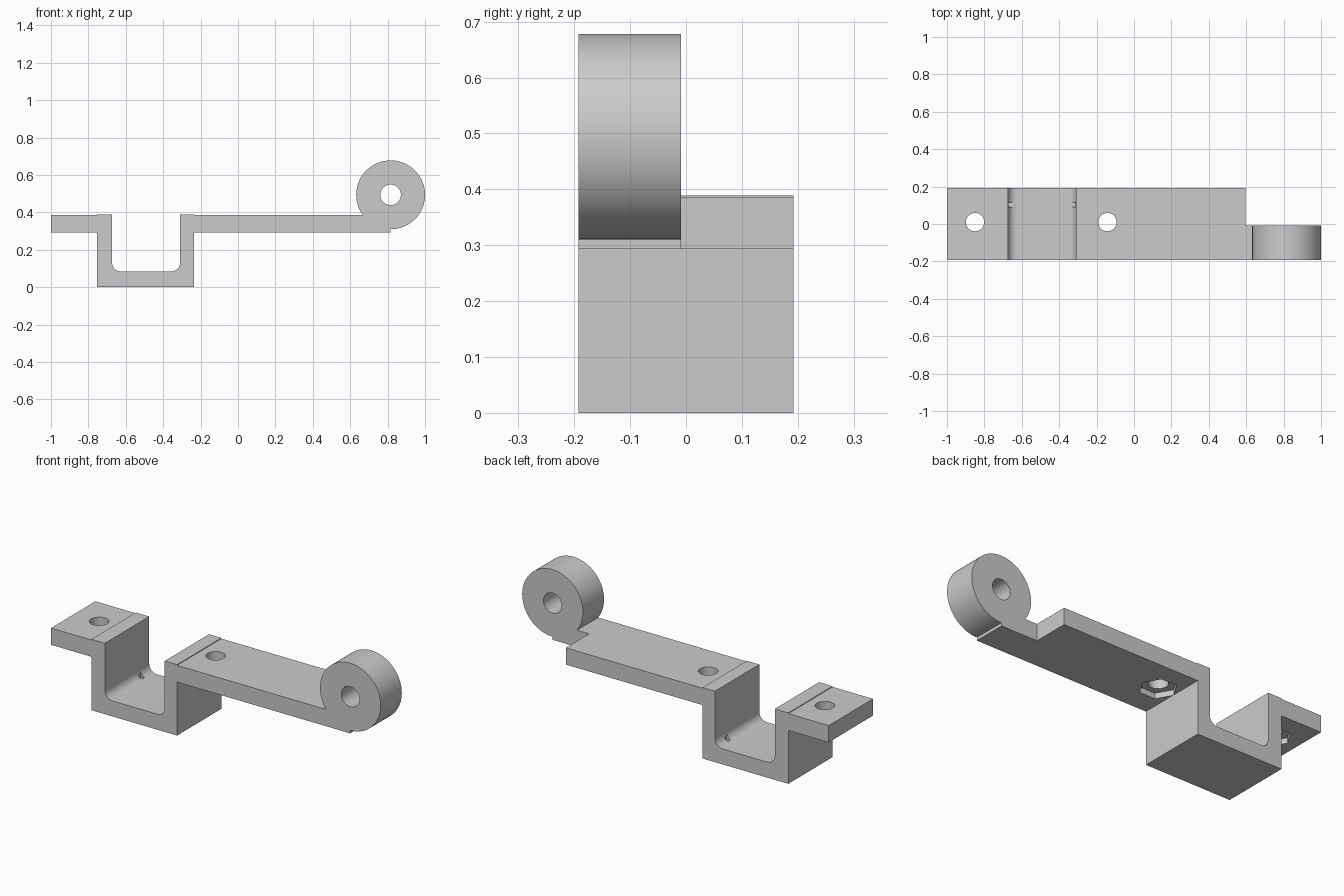
import bpy, bmesh
from math import cos, sin, pi
from mathutils import Vector

cube = bpy.data.objects.get("Cube")
if cube:
    bpy.data.objects.remove(cube, do_unlink=True)

grey = bpy.data.materials.new("plain_grey")
grey.use_nodes = True
GREY = (0.6, 0.6, 0.6, 1)
grey.diffuse_color = GREY
grey.node_tree.nodes["Principled BSDF"].inputs["Base Color"].default_value = GREY

HALF = 0.192             # half the depth of the bracket
LOW, TOP = 0.293, 0.385  # underside and top of the flat plates


def arc(cx, cy, r, start, end, n):
    return [(cx + r * cos(start + (end - start) * i / n),
             cy + r * sin(start + (end - start) * i / n)) for i in range(n + 1)]


def circle(cx, cy, r, n):
    return arc(cx, cy, r, 0, 2 * pi, n)[:-1]


def extrude(name, outline, lo, hi, axis):
    """Prism of an outline: (x, y) along z, or (x, z) along y."""
    bm = bmesh.new()
    place = (lambda a, b: (a, b, lo)) if axis == "z" else (lambda a, b: (a, lo, b))
    face = bm.faces.new([bm.verts.new(place(a, b)) for a, b in outline])
    new = bmesh.ops.extrude_face_region(bm, geom=[face])["geom"]
    shift = Vector((0, 0, hi - lo)) if axis == "z" else Vector((0, hi - lo, 0))
    bmesh.ops.translate(bm, vec=shift, verts=[g for g in new if isinstance(g, bmesh.types.BMVert)])
    bmesh.ops.recalc_face_normals(bm, faces=bm.faces)
    mesh = bpy.data.meshes.new(name)
    bm.to_mesh(mesh)
    bm.free()
    mesh.materials.append(grey)
    obj = bpy.data.objects.new(name, mesh)
    bpy.context.collection.objects.link(obj)
    return obj


def select(obj):
    bpy.ops.object.select_all(action="DESELECT")
    obj.select_set(True)
    bpy.context.view_layer.objects.active = obj


def cut(obj, cutter):
    mod = obj.modifiers.new("cut", "BOOLEAN")
    mod.operation, mod.solver, mod.object = "DIFFERENCE", "EXACT", cutter
    cutter.hide_render = True
    select(obj)
    bpy.ops.object.modifier_apply(modifier=mod.name)
    bpy.data.objects.remove(cutter, do_unlink=True)


def bolt_hole(obj, x):
    """Round through hole with a hexagonal nut recess underneath."""
    cut(obj, extrude("hole_cutter", circle(x, 0.01, 0.049, 48), 0.2, 0.5, "z"))
    cut(obj, extrude("nut_cutter", circle(x, 0.01, 0.094, 6), 0.27, LOW + 0.03, "z"))


# U-shaped channel with rounded inner corners
left, right, in_left, in_right = -0.755, -0.235, -0.673, -0.31
floor, rim, r = 0.085, 0.389, 0.045
profile = [(left, 0), (right, 0), (right, rim), (in_right, rim)]
profile += arc(in_right - r, floor + r, r, 0, -pi / 2, 10)
profile += arc(in_left + r, floor + r, r, -pi / 2, -pi, 10)
profile += [(in_left, rim), (left, rim)]
channel = extrude("channel", profile, -HALF, HALF, "y")

# Narrow notches across the rounded corners
for wall, side in ((in_left, 1), (in_right, -1)):
    notch = [(wall, floor), (wall + side * 0.025, floor),
             (wall + side * 0.025, floor + 0.03), (wall, floor + 0.03)]
    cut(channel, extrude("notch_cutter", notch, 0.09, 0.115, "y"))

# End tab
tab = extrude("end_tab", [(-1, -HALF), (left, -HALF), (left, HALF), (-1, HALF)], LOW, TOP, "z")
bolt_hole(tab, -0.85)

# Long arm, narrowed where it carries the eye
EYE_BACK = -0.009
arm = extrude("arm", [(right, -HALF), (0.815, -HALF), (0.815, EYE_BACK),
                      (0.595, EYE_BACK), (0.595, HALF), (right, HALF)], LOW, TOP, "z")
bolt_hole(arm, -0.142)

# Hinge eye
eye = extrude("hinge_eye", circle(0.816, 0.494, 0.184, 96), -HALF, EYE_BACK, "y")
cut(eye, extrude("pin_cutter", circle(0.816, 0.494, 0.055, 48), -0.3, 0.1, "y"))

for obj in (channel, tab, arm, eye):
    select(obj)
    bpy.ops.object.shade_smooth_by_angle(angle=pi / 6)
